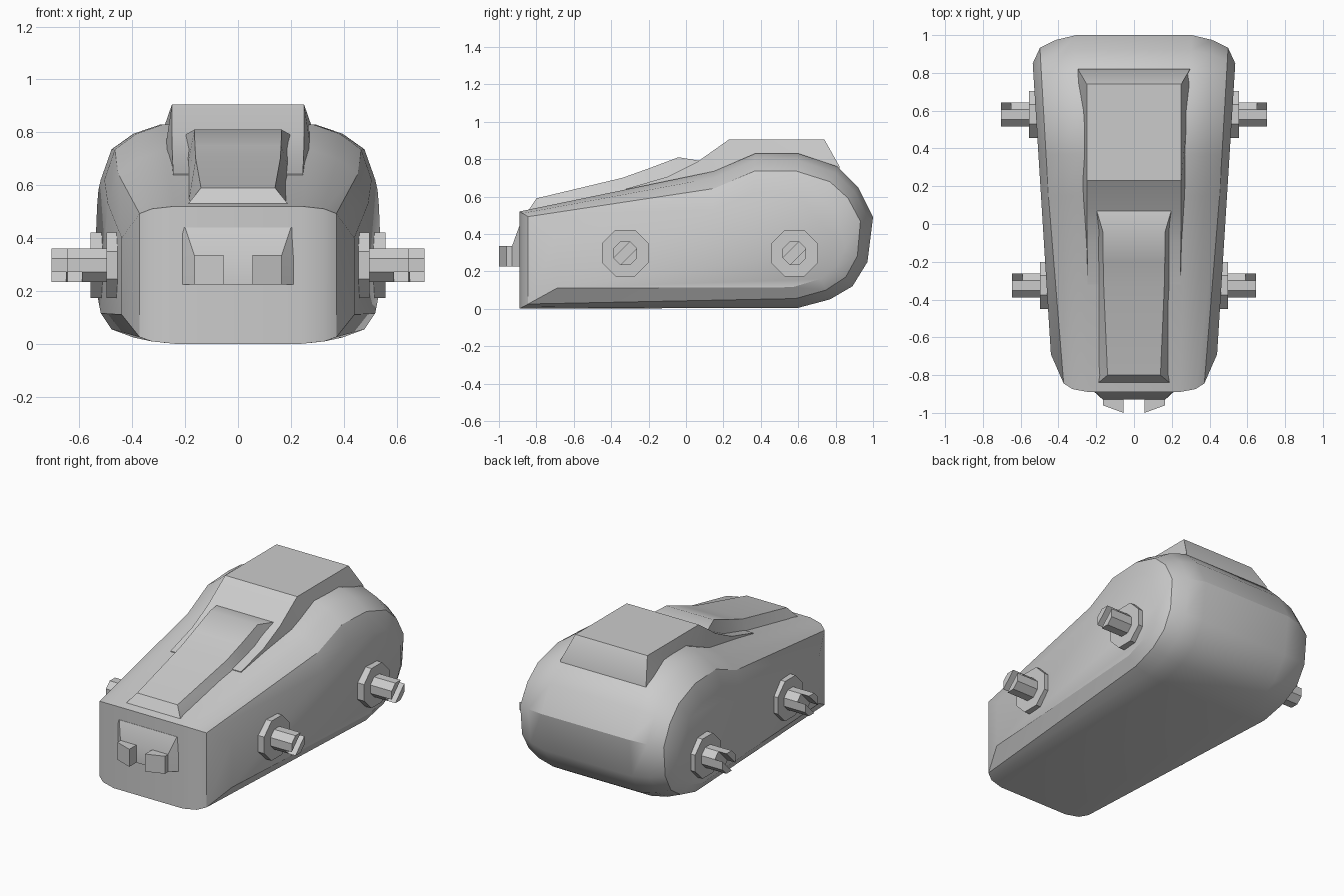
import bpy, bmesh, math

cube = bpy.data.objects.get("Cube")
if cube:
    bpy.data.objects.remove(cube, do_unlink=True)

GREY = (0.6, 0.6, 0.6, 1.0)
mat = bpy.data.materials.new("plain grey")
mat.use_nodes = True
mat.diffuse_color = GREY
mat.node_tree.nodes["Principled BSDF"].inputs["Base Color"].default_value = GREY
parts = []


def loft(name, rings):
    """Skin a row of equal-length closed rings and cap both ends."""
    bm = bmesh.new()
    rows = [[bm.verts.new(p) for p in ring] for ring in rings]
    n = len(rows[0])
    for a, b in zip(rows, rows[1:]):
        for i in range(n):
            j = (i + 1) % n
            bm.faces.new((a[i], a[j], b[j], b[i]))
    bm.faces.new(rows[0])
    bm.faces.new(rows[-1][::-1])
    bmesh.ops.recalc_face_normals(bm, faces=bm.faces)
    mesh = bpy.data.meshes.new(name)
    bm.to_mesh(mesh)
    bm.free()
    mesh.materials.append(mat)
    ob = bpy.data.objects.new(name, mesh)
    bpy.context.collection.objects.link(ob)
    parts.append(ob)
    return ob


def half_width(y):
    return 0.44 + (y + 0.69) * 0.0625


# Body: centre outline blends to a smaller side panel across the width
outer = [(-.89, 0), (-.89, .52), (.15, .735), (.37, .83), (.6, .83), (.81, .76),
         (.92, .65), (1, .49), (.97, .25), (.89, .12), (.77, .05), (.6, .005)]
panel = [(-.69, .11), (-.69, .4), (.15, .53), (.36, .62), (.58, .62), (.72, .58),
         (.8, .52), (.85, .44), (.85, .32), (.81, .23), (.72, .16), (.57, .115)]
# (width share, blend) for the front end and for the rest
layers = [((.56, 0), (.56, 0)), ((.76, .08), (.76, .17)),
          ((.865, .23), (.92, .45)), ((1, 1), (1, 1))]


def body_ring(layer, side):
    ring = []
    for i, (a, b) in enumerate(zip(outer, panel)):
        share, t = layer[0] if i < 2 else layer[1]
        y = a[0] + (b[0] - a[0]) * t
        z = a[1] + (b[1] - a[1]) * t
        ring.append((side * share * half_width(y), y, z))
    return ring


loft("body", [body_ring(l, -1) for l in reversed(layers)] + [body_ring(l, 1) for l in layers])


def ridge(name, stations):
    """Raised strip from stations of y, top half width, top z, base half width, base z."""
    loft(name, [[(-b, y, zb), (-t, y, zt), (t, y, zt), (b, y, zb)]
                for y, t, zt, b, zb in stations])


# Rear hump and the raised nose panel
ridge("rear_hump", [(-.32, .245, .642, .25, .58), (-.1, .248, .705, .26, .63),
                    (.06, .25, .785, .268, .68), (.23, .25, .905, .275, .74),
                    (.74, .25, .905, .297, .77), (.82, .297, .762, .3, .7)])
ridge("nose_panel", [(-.84, .188, .53, .19, .48), (-.8, .14, .59, .188, .53),
                     (-.34, .16, .7, .19, .62), (-.2, .163, .75, .195, .65),
                     (-.04, .165, .81, .2, .68), (.08, .2, .79, .22, .7)])

# Wedge on the front face
loft("front_wedge", [[(-.22, -.88, z0), (.22, -.88, z0), (w, y, z0 + dz), (-w, y, z0 + dz)]
                     for z0, w, y, dz in ((.225, .165, -.93, 0), (.335, .165, -.93, 0),
                                          (.44, .2, -.892, 0))])

for side, label in ((1, "left"), (-1, "right")):
    # Front prong with a slanted face
    foot = [(.055, -.9), (.165, -.9), (.165, -.96), (.055, -1)]
    loft(label + "_prong", [[(side * x, y, z) for x, y in foot] for z in (.225, .335)])

    # Wheel pegs: octagonal flange, shaft and slotted tip
    for end, yc, flange_x, tip_x in (("front", -.325, .497, .645), ("rear", .58, .557, .705)):
        def disc(x, radius, steps=range(8)):
            angles = [math.radians(22.5 + 45 * k) for k in steps]
            return [(side * x, yc + radius * math.cos(a), .297 + radius * math.sin(a))
                    for a in angles]

        tag = f"{label}_{end}_"
        slot_x = tip_x - .055
        loft(tag + "flange", [disc(flange_x - .09, .135), disc(flange_x, .135)])
        loft(tag + "shaft", [disc(flange_x - .05, .068), disc(slot_x, .068)])
        for half, first in (("upper", 1), ("lower", 5)):
            steps = range(first, first + 4)
            loft(tag + half + "_tip", [disc(slot_x, .068, steps), disc(tip_x, .068, steps)])

# Smooth shading with crisp edges
bpy.ops.object.select_all(action='DESELECT')
for ob in parts:
    ob.select_set(True)
bpy.context.view_layer.objects.active = parts[0]
bpy.ops.object.shade_smooth_by_angle(angle=math.radians(32))
